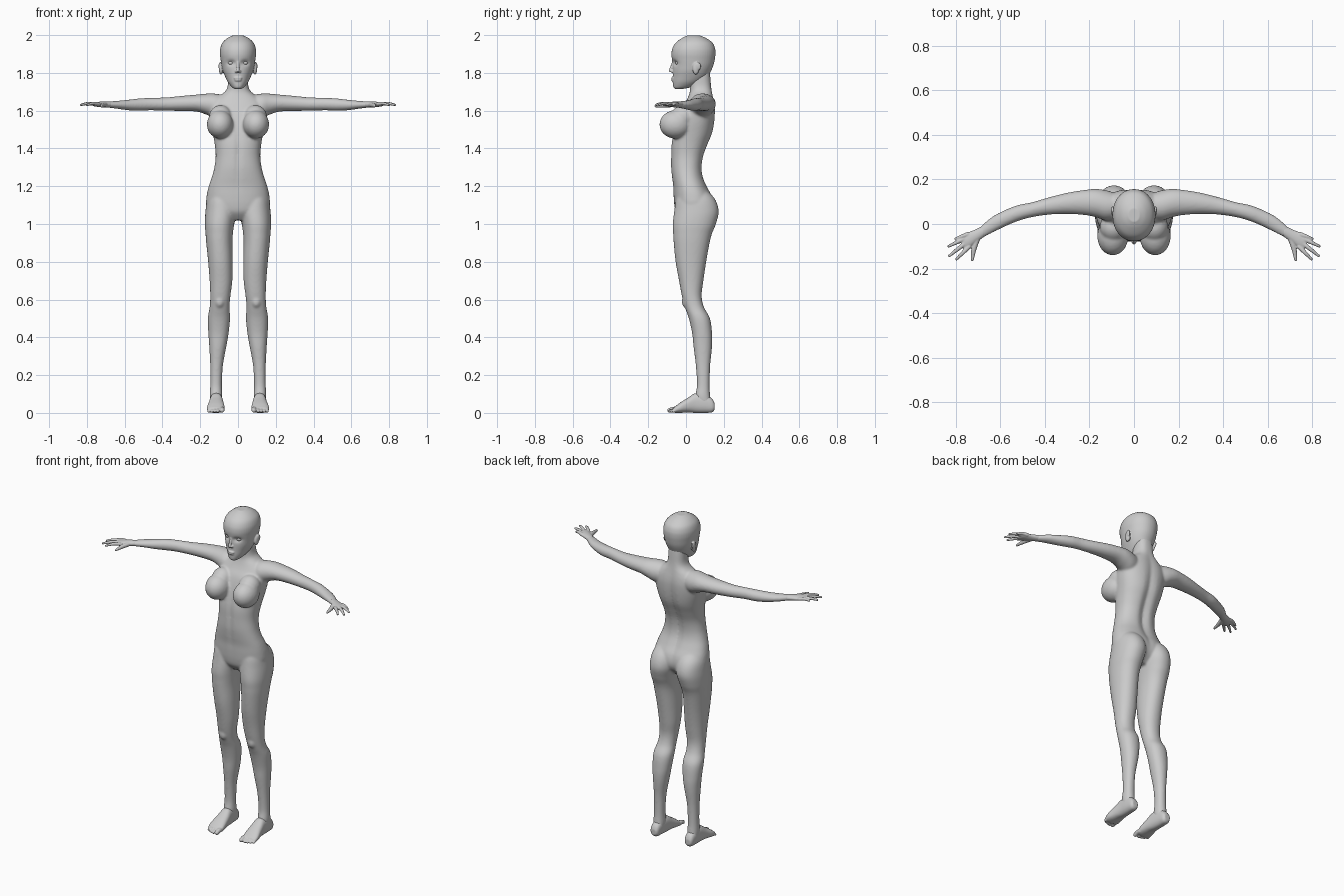
import bpy, bmesh, math
from mathutils import Vector, Matrix


def spline(rows, n):
    # Catmull-Rom interpolation of rows of numbers
    out = []
    for i in range(len(rows) - 1):
        p = [rows[max(i - 1, 0)], rows[i], rows[i + 1], rows[min(i + 2, len(rows) - 1)]]
        for k in range(n):
            t = k / n
            out.append([b + .5 * t * (c - a + t * (2 * a - 5 * b + 4 * c - d + t * (3 * (b - c) + d - a)))
                        for a, b, c, d in zip(*p)])
    return out + [list(rows[-1])]


def loft(bm, axis, rows, power=2.0, n=6, seg=48):
    # rows: position along axis, then low/high limits on the two other axes
    u, v = [k for k in range(3) if k != axis]
    rings = []
    for t, u0, u1, v0, v1 in spline(rows, n):
        ring = []
        for s in range(seg):
            a = 2 * math.pi * s / seg
            c, d = math.cos(a), math.sin(a)
            co = [0, 0, 0]
            co[axis] = t
            co[u] = (u0 + u1) / 2 + (u1 - u0) / 2 * math.copysign(abs(c) ** (2 / power), c)
            co[v] = (v0 + v1) / 2 + (v1 - v0) / 2 * math.copysign(abs(d) ** (2 / power), d)
            ring.append(bm.verts.new(co))
        rings.append(ring)
    for a, b in zip(rings, rings[1:]):
        for s in range(seg):
            bm.faces.new((a[s], a[(s + 1) % seg], b[(s + 1) % seg], b[s]))
    bm.faces.new(rings[0])
    bm.faces.new(rings[-1])
    return [v for r in rings for v in r]


def ball(bm, centre, radii):
    m = Matrix.Translation(centre) @ Matrix.Diagonal((*radii, 1))
    bmesh.ops.create_icosphere(bm, subdivisions=3, radius=1, matrix=m)


def digit(bm, points):
    # chain of balls along a path of (x, y, z, radius)
    for x, y, z, r in spline(points, 7):
        ball(bm, (x, y, z), (r, r, r))


def mirror(bm):
    geo = bmesh.ops.duplicate(bm, geom=bm.verts[:] + bm.edges[:] + bm.faces[:])["geom"]
    for v in geo:
        if isinstance(v, bmesh.types.BMVert):
            v.co.x = -v.co.x


def finish(name, bm, voxel=0, smooth=0):
    bmesh.ops.recalc_face_normals(bm, faces=bm.faces[:])
    me = bpy.data.meshes.new(name)
    bm.to_mesh(me)
    bm.free()
    me.shade_smooth()
    ob = bpy.data.objects.new(name, me)
    bpy.context.collection.objects.link(ob)
    if voxel:
        r = ob.modifiers.new("fuse", 'REMESH')
        r.mode, r.voxel_size, r.use_smooth_shade = 'VOXEL', voxel, True
        s = ob.modifiers.new("soften", 'SMOOTH')
        s.factor, s.iterations = .5, smooth
    return ob


def bump(v, c, s):
    return math.exp(-sum(((a - b) / w) ** 2 for a, b, w in zip(v, c, s)))


# body: leg, arm and chest on one side, mirrored
bm = bmesh.new()
loft(bm, 2, [
    (1.20, .05, .12, -.02, .08), (1.14, .015, .16, -.05, .148), (1.07, .007, .172, -.062, .173),
    (1.0, .02, .175, -.07, .158), (.95, .027, .172, -.068, .138), (.9, .03, .168, -.065, .125),
    (.8, .028, .158, -.055, .107), (.7, .03, .15, -.037, .092), (.62, .04, .147, -.022, .083),
    (.56, .045, .15, -.006, .095), (.5, .042, .16, .015, .127), (.42, .05, .157, .033, .138),
    (.35, .062, .152, .04, .138), (.25, .08, .147, .052, .128), (.15, .085, .147, .058, .125),
    (.09, .083, .15, .05, .128), (.05, .085, .147, .06, .135)], 2.15)
ball(bm, (.097, .012, .59), (.03, .035, .04))
loft(bm, 0, [
    (.06, .03, .13, 1.57, 1.68), (.12, .015, .15, 1.56, 1.69), (.17, .03, .157, 1.58, 1.69),
    (.22, .04, .153, 1.595, 1.685), (.3, .045, .14, 1.598, 1.678), (.38, .042, .12, 1.6, 1.67),
    (.46, .03, .097, 1.602, 1.668), (.52, .013, .085, 1.6, 1.665), (.58, -.012, .062, 1.602, 1.658),
    (.64, -.042, .03, 1.61, 1.652), (.69, -.068, -.013, 1.616, 1.648)])
ball(bm, (.095, -.055, 1.527), (.07, .086, .076))
ball(bm, (.092, -.015, 1.565), (.062, .065, .065))
mirror(bm)

# torso and neck, with spine and belly furrows
torso = [
    (1.02, .06, -.02, .09), (1.06, .14, -.052, .13), (1.10, .167, -.062, .145),
    (1.15, .166, -.066, .138), (1.2, .155, -.068, .112), (1.25, .138, -.075, .092),
    (1.3, .125, -.08, .087), (1.36, .118, -.08, .096), (1.42, .123, -.078, .118),
    (1.48, .133, -.068, .142), (1.54, .145, -.052, .153), (1.6, .152, -.03, .156),
    (1.64, .14, -.005, .152), (1.67, .11, .01, .146), (1.7, .07, .02, .14),
    (1.73, .055, .02, .135), (1.78, .052, .02, .13), (1.82, .05, .03, .125)]
for v in loft(bm, 2, [(z, -w, w, a, b) for z, w, a, b in torso], 2.3):
    if v.co.y > .05:
        v.co.y -= .018 * bump(v.co, (0, v.co.y, 1.38), (.025, 1, .25))
    else:
        v.co.y += .008 * bump(v.co, (0, v.co.y, 1.38), (.014, 1, .15))
finish("body", bm, .006, 10)

# hands
bm = bmesh.new()
loft(bm, 0, [
    (.67, -.056, -.004, 1.616, 1.649), (.71, -.085, -.024, 1.617, 1.648),
    (.74, -.108, -.036, 1.62, 1.647), (.762, -.112, -.05, 1.623, 1.645), (.772, -.1, -.06, 1.628, 1.642)])
for base, tip in [((.745, -.046), (.799, -.066)), ((.76, -.066), (.831, -.1)),
                  ((.758, -.087), (.828, -.143)), ((.74, -.102), (.796, -.158))]:
    (x, y), (p, q) = base, tip
    digit(bm, [(x, y, 1.635, .0105), ((x + p) / 2, (y + q) / 2, 1.638, .009), (p, q, 1.631, .0062)])
digit(bm, [(.7, -.06, 1.632, .013), (.717, -.11, 1.628, .012), (.725, -.16, 1.624, .007)])
mirror(bm)
finish("hands", bm, .003, 4)

# feet
bm = bmesh.new()
loft(bm, 1, [
    (.152, .1, .135, .018, .05), (.138, .09, .144, .003, .075), (.1, .085, .148, 0, .1),
    (.05, .08, .15, 0, .104), (.01, .075, .156, .002, .08), (-.03, .071, .164, 0, .055),
    (-.055, .073, .163, 0, .036), (-.065, .08, .155, .004, .028)], 2.4)
for x, y, r in [(.084, -.088, .0135), (.107, -.088, .0095), (.123, -.083, .009),
                (.139, -.076, .0088), (.154, -.066, .0085)]:
    digit(bm, [(x, -.045, .018, r), (x, (y - .045) / 2, r + .006, r), (x, y, r, r * .9)])
mirror(bm)
finish("feet", bm, .0035, 4)

# head with eye sockets, nose, lips and ears
bm = bmesh.new()
ball(bm, (.09, .052, 1.823), (.012, .018, .032))
ball(bm, (.096, .062, 1.835), (.007, .018, .022))
mirror(bm)
skull = [
    (1.715, .018, -.058, -.02), (1.725, .033, -.067, .03), (1.75, .053, -.07, .08),
    (1.78, .068, -.07, .115), (1.81, .08, -.07, .132), (1.84, .087, -.07, .145),
    (1.87, .092, -.074, .152), (1.9, .096, -.077, .156), (1.93, .094, -.072, .154),
    (1.96, .082, -.054, .14), (1.985, .055, -.02, .105), (1.999, .025, .01, .07)]
for v in loft(bm, 2, [(z, -w, w, a, b) for z, w, a, b in skull], 2.1):
    for s in (-1, 1):
        if v.co.y < 0:
            v.co.y += .014 * bump(v.co, (s * .037, v.co.y, 1.853), (.02, 1, .014))
digit(bm, [(0, -.066, 1.862, .007), (0, -.075, 1.835, .007), (0, -.083, 1.812, .009)])
for s in (-1, 1):
    ball(bm, (s * .009, -.074, 1.808), (.008, .01, .007))
ball(bm, (0, -.07, 1.772), (.022, .009, .006))
ball(bm, (0, -.069, 1.761), (.019, .009, .006))
finish("head", bm, .0035, 4)

# eyes
bm = bmesh.new()
ball(bm, (.037, -.041, 1.853), (.016, .016, .013))
mirror(bm)
finish("eyes", bm)
